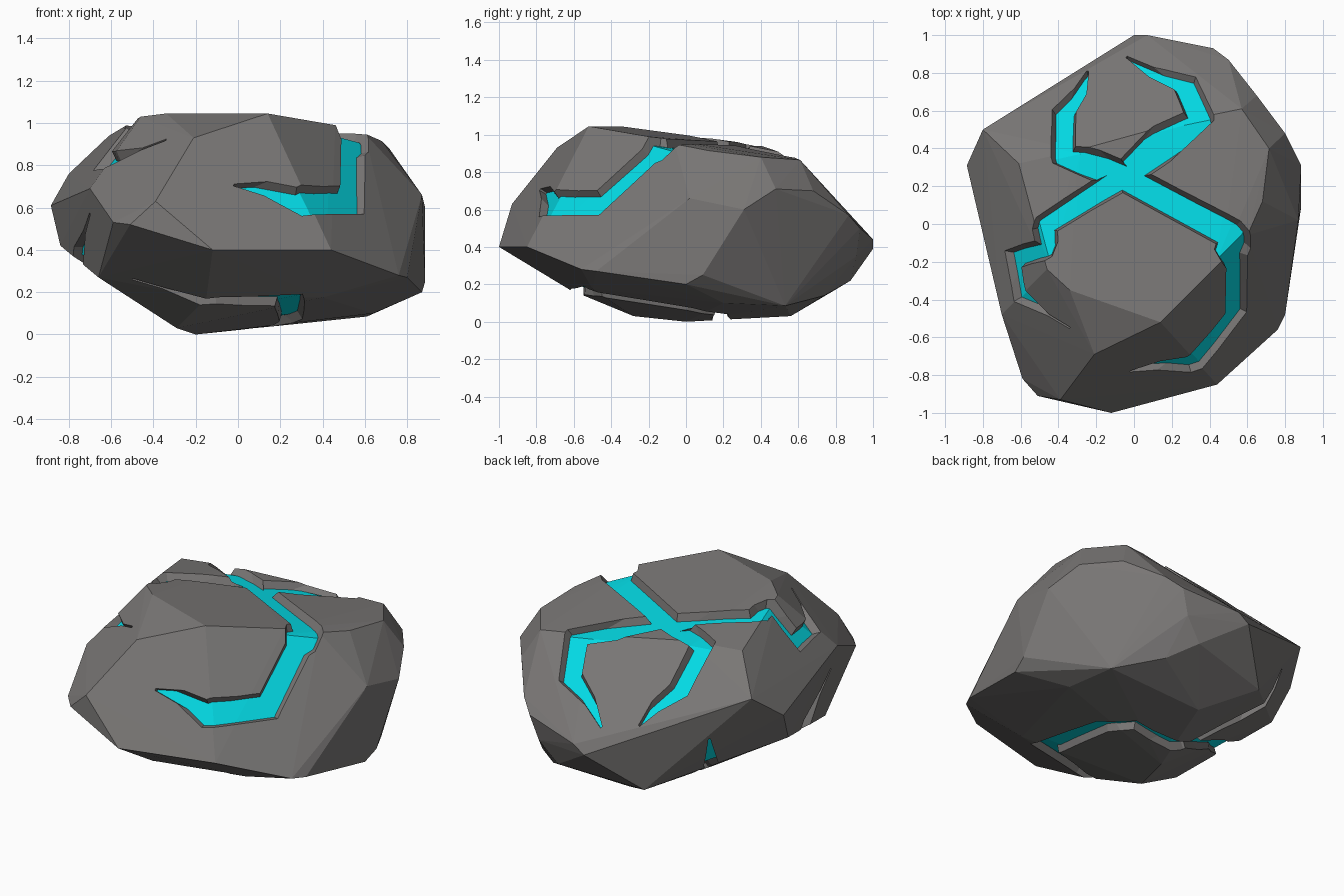
import bpy, bmesh
from mathutils import Vector
from mathutils.bvhtree import BVHTree

if "Cube" in bpy.data.objects:
    bpy.data.objects.remove(bpy.data.objects["Cube"])


def material(name, rgb):
    m = bpy.data.materials.new(name)
    m.diffuse_color = (*rgb, 1)
    m.use_nodes = True
    m.node_tree.nodes["Principled BSDF"].inputs["Base Color"].default_value = m.diffuse_color
    return m


MATS = [material("grey_stone", (0.19, 0.182, 0.178)),
        material("cyan_crystal", (0.001, 0.7, 0.78))]

# Corner points of the boulder: top and front, right and back, underside
CORNERS = [
    (-.21, -.69, .93), (.14, -.52, 1.045), (-.34, -.35, 1.045), (-.46, -.24, 1.03),
    (.46, -.2, .99), (.6, -.06, .95), (.68, .12, .915), (.715, .4, .88),
    (.57, .61, .865), (.28, .55, .89), (-.3, .39, .945), (-.61, .32, .94),
    (-.8, .5, .76), (-.885, .31, .61), (-.7, -.48, .69), (-.59, -.82, .53),
    (-.39, -.93, .63), (-.51, -.91, .52), (-.12, -1, .4), (.44, -.85, .4),
    (.76, -.56, .28), (.8, -.48, .27), (.87, 0, .2), (.87, .02, .66),
    (.885, .31, .6), (.8, .48, .71), (.65, .68, .7), (.5, .87, .57),
    (.42, .93, .5), (.07, 1, .44), (0, 1, .39), (.26, .88, .22),
    (-.26, .78, .16), (-.84, .2, .42), (-.66, -.42, .27), (-.15, -.62, .17),
    (.4, -.5, .175), (-.29, -.28, .03), (-.2, 0, 0), (0, .56, .03),
    (.61, .53, .085), (.64, .2, .1), (.39, .74, .14), (.37, .91, .35),
    (.885, .09, .25)]


def mesh_object(name, bm, index=0):
    for f in bm.faces:
        f.material_index = index
    me = bpy.data.meshes.new(name)
    bm.to_mesh(me)
    for m in MATS:
        me.materials.append(m)
    ob = bpy.data.objects.new(name, me)
    bpy.context.collection.objects.link(ob)
    return ob


def hull(scale=(1, 1, 1)):
    bm = bmesh.new()
    mid = Vector((0, 0, .5))
    for c in CORNERS:
        d = Vector(c) - mid
        bm.verts.new(mid + Vector(a * s for a, s in zip(d, scale)))
    bmesh.ops.convex_hull(bm, input=bm.verts[:])
    loose = [v for v in bm.verts if not v.link_faces]
    bmesh.ops.delete(bm, geom=loose, context='VERTS')
    bmesh.ops.recalc_face_normals(bm, faces=bm.faces[:])
    return bm


def subtract(target, cutter):
    mod = target.modifiers.new("cut", 'BOOLEAN')
    mod.operation = 'DIFFERENCE'
    mod.solver = 'EXACT'
    mod.object = cutter
    bpy.context.view_layer.objects.active = target
    bpy.ops.object.modifier_apply(modifier=mod.name)


stone = hull()
tree = BVHTree.FromBMesh(stone)
boulder = mesh_object("boulder", stone)
core = mesh_object("crystal_core", hull((.95, .95, .905)), 1)


def surface(spot, side):
    """Boulder point and softened normal: from above, from below or nearest."""
    total, point = Vector(), None
    for dx, dy in ((0, 0), (.05, 0), (-.05, 0), (0, .05), (0, -.05)):
        q = Vector((spot[0] + dx, spot[1] + dy, 3 * side))
        if side:
            p, n = tree.ray_cast(q, Vector((0, 0, -side)))[:2]
        else:
            q.z = spot[2]
            p, n = tree.find_nearest(q)[:2]
        if p is None:
            continue
        total += n
        if point is None:
            point = p
    return point, total.normalized()


def crack(name, path, side):
    """Sloped-wall groove along the surface; each path entry ends in its floor width."""
    spots = [surface(entry, side) for entry in path]
    bm = bmesh.new()
    rings = []
    for i, (p, n) in enumerate(spots):
        a = (p - spots[max(i - 1, 0)][0]).normalized()
        b = (spots[min(i + 1, len(spots) - 1)][0] - p).normalized()
        t = (a + b).normalized()
        edge = n.cross(t).normalized()
        mitre = 1 / max(t.dot(b if b.length else a), .72)
        w = path[i][-1] / 2
        top = (w * 1.9 if w < .006 else w + .06) * mitre
        low = (w * .8 if w < .006 else max(w - .03, .004)) * mitre
        rings.append([bm.verts.new(p + n * h + edge * s) for h, s in
                      ((.1, top), (.1, -top), (-.12, -low), (-.12, low))])
    for r, s in zip(rings, rings[1:]):
        for k in range(4):
            j = (k + 1) % 4
            bm.faces.new((r[k], r[j], s[j], s[k]))
    bm.faces.new(rings[0])
    bm.faces.new(rings[-1][::-1])
    bmesh.ops.triangulate(bm, faces=bm.faces[:])
    bmesh.ops.recalc_face_normals(bm, faces=bm.faces[:])
    cutter = mesh_object(name, bm)
    cutter.hide_render = True
    subtract(cutter, core)      # groove floor takes the crystal colour
    subtract(boulder, cutter)
    bpy.data.objects.remove(cutter)


# Two cracks crossing on the top, one winding over the underside, one up the left
crack("front_crack", [(-.245, .81, .008), (-.37, .6, .09), (-.37, .37, .09),
                      (-.06, .255, .12), (.5, -.045, .125), (.545, -.2, .11),
                      (.54, -.47, .115), (.29, -.745, .11), (-.02, -.78, .008)], 1)
crack("side_crack", [(-.04, .885, .008), (.27, .745, .095), (.345, .575, .105),
                     (-.06, .25, .11), (-.46, .0, .085), (-.485, -.13, .075),
                     (-.64, -.185, .075), (-.605, -.38, .07), (-.34, -.55, .008)], 1)
crack("under_crack", [(-.58, .6, .008), (-.36, .34, .05), (-.22, .19, .015),
                      (.15, .19, .015), (.25, .02, .07), (.24, -.5, .1),
                      (-.1, -.58, .02), (-.5, -.52, .008)], -1)
crack("left_crack", [(-.71, -.42, .57, .008), (-.77, -.1, .36, .1),
                     (-.55, .08, .2, .06), (-.26, .2, .04, .02)], 0)
bpy.data.objects.remove(core)
